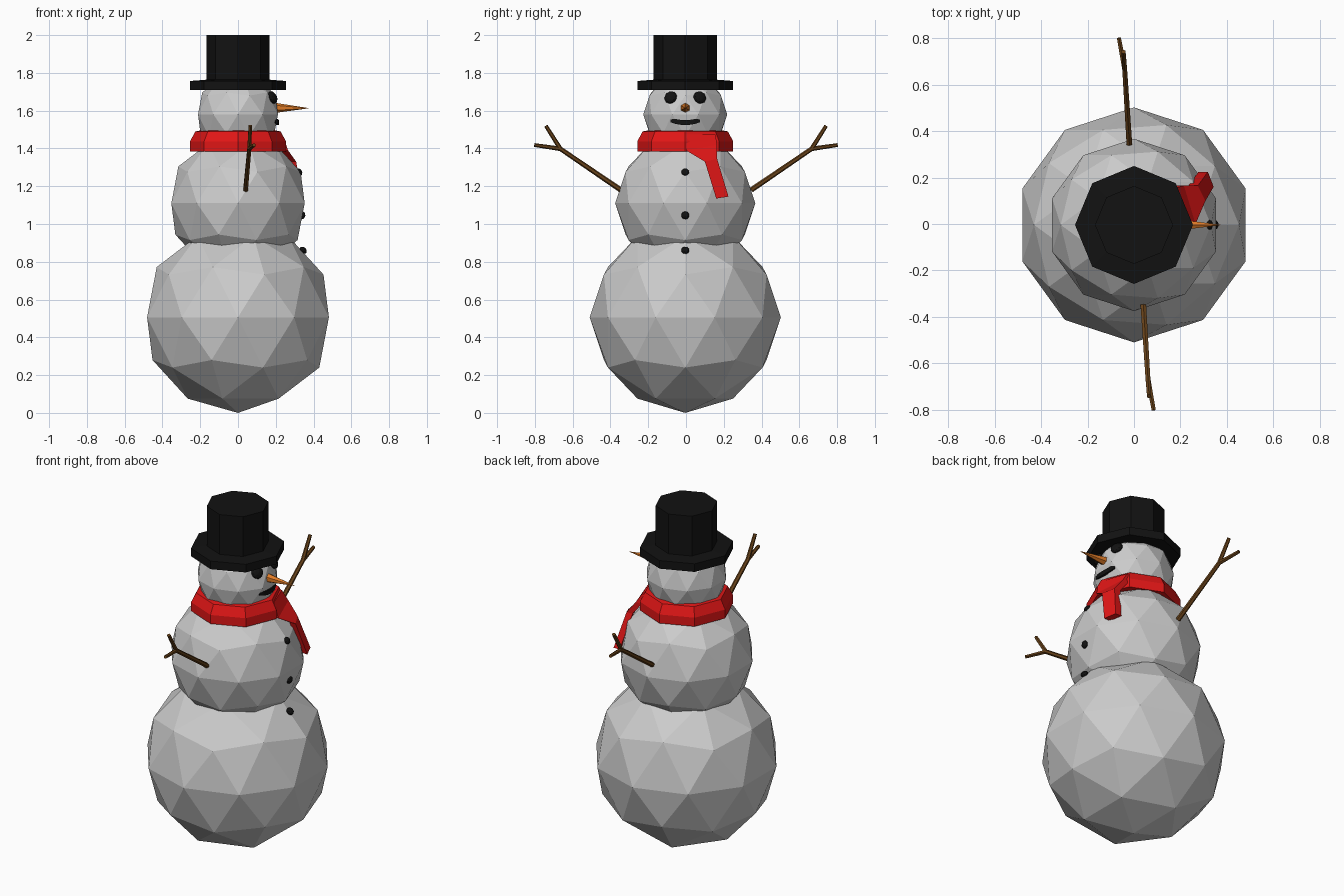
import bpy, bmesh
from math import pi, cos, sin
from mathutils import Vector, Matrix

if "Cube" in bpy.data.objects:
    bpy.data.objects.remove(bpy.data.objects["Cube"])

YC = -0.004  # body axis, the arms shift the centre slightly


def material(name, rgb):
    m = bpy.data.materials.new(name)
    m.diffuse_color = (*rgb, 1)
    m.use_nodes = True
    m.node_tree.nodes["Principled BSDF"].inputs["Base Color"].default_value = m.diffuse_color
    return m


BLACK = material("black", (0.006, 0.006, 0.006))
RED = material("red", (0.75, 0.008, 0.008))
WOOD = material("wood", (0.14, 0.055, 0.01))
ORANGE = material("orange", (0.75, 0.2, 0.02))


def finish(name, bm, mat=None):
    bmesh.ops.remove_doubles(bm, verts=bm.verts, dist=1e-5)
    bmesh.ops.recalc_face_normals(bm, faces=bm.faces)
    me = bpy.data.meshes.new(name)
    bm.to_mesh(me)
    bm.free()
    ob = bpy.data.objects.new(name, me)
    bpy.context.collection.objects.link(ob)
    if mat:
        me.materials.append(mat)
    return ob


def ball(name, centre, r, mat=None, normal=None, flat=1.0):
    """Faceted ball, optionally flattened along a normal."""
    bm = bmesh.new()
    m = Matrix.Translation(centre)
    if normal:
        m = m @ Vector(normal).to_track_quat('Z', 'Y').to_matrix().to_4x4()
        m = m @ Matrix.Diagonal((1, 1, flat, 1))
    bmesh.ops.create_icosphere(bm, subdivisions=2, radius=r, matrix=m)
    return finish(name, bm, mat)


def lathe(name, profile, mat, sides=8, closed=False):
    """Turn an (r, z) profile around the body axis."""
    bm = bmesh.new()
    rings = [[bm.verts.new((r * cos(2 * pi * i / sides), YC + r * sin(2 * pi * i / sides), z))
              for i in range(sides)] for r, z in profile if r > 0]
    pairs = list(zip(rings, rings[1:]))
    if closed:
        pairs.append((rings[-1], rings[0]))
    else:
        bm.faces.new(rings[0])
        bm.faces.new(rings[-1])
    for a, b in pairs:
        for i in range(sides):
            j = (i + 1) % sides
            bm.faces.new((a[i], a[j], b[j], b[i]))
    return finish(name, bm, mat)


def strip(name, rows, depth, mat):
    """Solid band through pairs of edge points, thickened towards -x."""
    bm = bmesh.new()
    secs = []
    for a, b in rows:
        a, b, d = Vector(a), Vector(b), Vector((depth, 0, 0))
        secs.append([bm.verts.new(p) for p in (a, b, b - d, a - d)])
    for s, t in zip(secs, secs[1:]):
        for i in range(4):
            j = (i + 1) % 4
            bm.faces.new((s[i], s[j], t[j], t[i]))
    bm.faces.new(secs[0])
    bm.faces.new(secs[-1])
    return finish(name, bm, mat)


def add_cone(bm, a, b, r1, r2, sides=6):
    a, b = Vector(a), Vector(b)
    m = Matrix.Translation((a + b) / 2) @ (b - a).to_track_quat('Z', 'Y').to_matrix().to_4x4()
    bmesh.ops.create_cone(bm, cap_ends=True, segments=sides, radius1=r1, radius2=r2,
                          depth=(b - a).length, matrix=m)


# Snowballs
HEAD = Vector((0, YC, 1.58))
ball("lower_body", (0, YC, 0.506), 0.506)
ball("middle_body", (0, YC, 1.11), 0.371)
ball("head", HEAD, 0.2225)

# Hat
lathe("hat", [(0.254, 1.709), (0.254, 1.757), (0.168, 1.764), (0.168, 2.0)], BLACK)

# Scarf ring and hanging end
lathe("scarf", [(0.17, 1.385), (0.254, 1.385), (0.254, 1.437), (0.226, 1.49), (0.17, 1.50)],
      RED, closed=True)
strip("scarf_end", [((0.235, 0.0, 1.475), (0.18, 0.155, 1.475)),
                    ((0.265, 0.0, 1.39), (0.215, 0.165, 1.42)),
                    ((0.308, 0.10, 1.33), (0.275, 0.165, 1.345)),
                    ((0.343, 0.16, 1.135), (0.318, 0.225, 1.145))], 0.04, RED)

# Eyes
for side, y in (("right", -0.077), ("left", 0.077)):
    p = Vector((0.183, YC + y, 1.67))
    ball(side + "_eye", p, 0.035, BLACK, p - HEAD, 0.6)

# Mouth
rows = []
for i in range(7):
    t = i / 3 - 1
    y, x, z = YC + 0.078 * t, 0.216 - 0.017 * t * t, 1.537 + 0.014 * t * t
    rows.append(((x, y, z + 0.013), (x, y, z - 0.013)))
strip("mouth", rows, 0.03, BLACK)

# Nose
bm = bmesh.new()
add_cone(bm, (0.18, YC, 1.615), (0.372, YC, 1.613), 0.029, 0.001)
finish("nose", bm, ORANGE)

# Buttons
for i, (x, z, zc) in enumerate(((0.323, 1.274, 1.11), (0.34, 1.046, 1.11), (0.345, 0.861, 0.506))):
    ball(f"button_{i + 1}", (x, YC, z), 0.022, BLACK, (x, 0, z - zc), 0.75)

# Arms: one forked stick, turned half a circle for the other side
for side, s in (("right", 1), ("left", -1)):
    def pt(x, y, z):
        return (0.01 + s * x, s * y, z)
    bm = bmesh.new()
    fork = pt(0.05, -0.665, 1.398)
    add_cone(bm, pt(0.03, -0.345, 1.18), fork, 0.014, 0.012)
    add_cone(bm, fork, pt(0.075, -0.802, 1.418), 0.012, 0.010)
    add_cone(bm, fork, pt(0.055, -0.742, 1.52), 0.012, 0.010)
    finish(side + "_arm", bm, WOOD)
